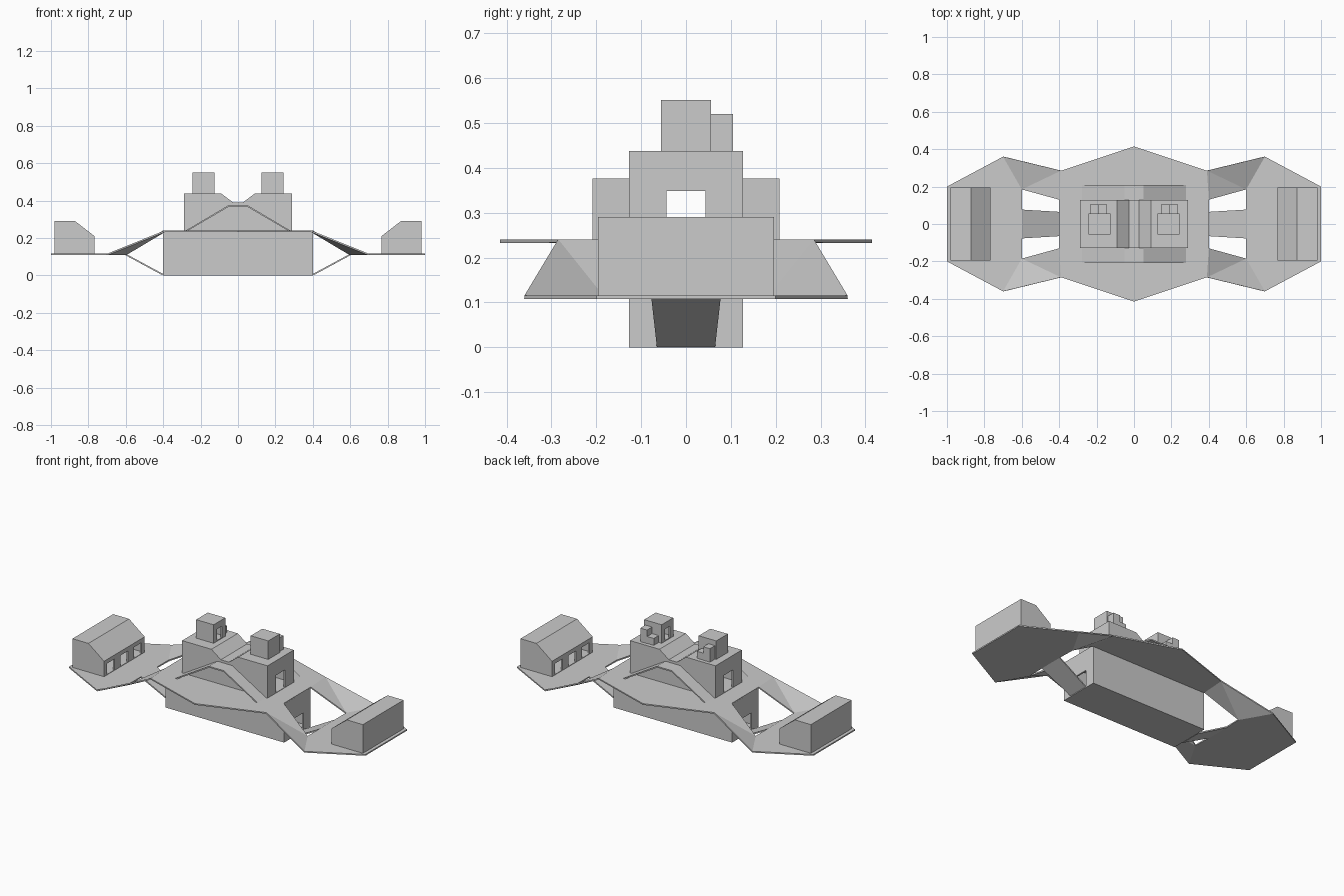
import bpy, bmesh

if "Cube" in bpy.data.objects:
    bpy.data.objects.remove(bpy.data.objects["Cube"])


def make_object(name, bm):
    bmesh.ops.recalc_face_normals(bm, faces=bm.faces[:])
    mesh = bpy.data.meshes.new(name)
    bm.to_mesh(mesh)
    bm.free()
    ob = bpy.data.objects.new(name, mesh)
    bpy.context.collection.objects.link(ob)
    return ob


def prism(name, profile, y0, y1):
    """Extrude an x-z profile along y."""
    bm = bmesh.new()
    face = bm.faces.new([bm.verts.new((x, y0, z)) for x, z in profile])
    ext = bmesh.ops.extrude_face_region(bm, geom=[face])
    verts = [g for g in ext["geom"] if isinstance(g, bmesh.types.BMVert)]
    bmesh.ops.translate(bm, vec=(0, y1 - y0, 0), verts=verts)
    return make_object(name, bm)


def box(name, x0, x1, y0, y1, z0, z1):
    return prism(name, [(x0, z0), (x1, z0), (x1, z1), (x0, z1)], y0, y1)


def carve(ob, *cutters):
    """Subtract each cutter, then delete it."""
    bpy.context.view_layer.objects.active = ob
    for c in cutters:
        c.hide_render = True
        mod = ob.modifiers.new("cut", 'BOOLEAN')
        mod.operation = 'DIFFERENCE'
        mod.solver = 'EXACT'
        mod.object = c
        bpy.ops.object.modifier_apply(modifier=mod.name)
        bpy.data.objects.remove(c, do_unlink=True)


# Deck: one quarter of the folded plate, mirrored and thickened
H, L, F = 0.241, 0.116, 0.008
quarter = [
    [(0, 0, H), (.4, 0, H), (.4, .13, H), (.39, .285, H), (0, .415, H)],
    [(.4, .13, H), (.6, .185, L), (.7, .36, L), (.39, .285, H)],
    [(.6, 0, L), (1, 0, L), (1, .2, L), (.7, .36, L), (.6, .185, L), (.6, .077, L)],
    [(.4, 0, F), (.6, 0, L), (.6, .077, L), (.4, .065, F)],
]
bm = bmesh.new()
for poly in quarter:
    bm.faces.new([bm.verts.new(p) for p in poly])
bmesh.ops.remove_doubles(bm, verts=bm.verts[:], dist=1e-4)
bmesh.ops.triangulate(bm, faces=[f for f in bm.faces if len(f.verts) == 4])
for f in bm.faces:
    f.normal_update()
    if f.normal.z < 0:
        f.normal_flip()
mesh = bpy.data.meshes.new("deck")
bm.to_mesh(mesh)
bm.free()
deck = bpy.data.objects.new("deck", mesh)
bpy.context.collection.objects.link(deck)
mirror = deck.modifiers.new("mirror", 'MIRROR')
mirror.use_axis = (True, True, False)
solid = deck.modifiers.new("thickness", 'SOLIDIFY')
solid.thickness = 0.008
solid.offset = -1

# Lower hall, hollow with a doorway at each end
lower = box("lower_hall", -.4, .4, -.127, .127, 0, .236)
carve(lower,
      box("cut_room", -.39, .39, -.117, .117, .008, .226),
      box("cut_doors", -.5, .5, -.062, .062, .008, .11))

# Upper hall with a dipped roof and a passage through it
upper = prism("upper_hall", [(-.288, .236), (.288, .236), (.288, .438), (.09, .438),
                             (.027, .391), (-.027, .391), (-.09, .438), (-.288, .438)],
              -.127, .127)
carve(upper,
      box("cut_room", -.278, .278, -.117, .117, .243, .378),
      box("cut_doors", -.4, .4, -.043, .043, .243, .349))

# Folded walkways on both long sides of the upper hall
for name, y0, y1 in (("front_walkway", -.208, -.127), ("back_walkway", .127, .208)):
    prism(name, [(-.283, .238), (-.05, .376), (.05, .376), (.283, .238),
                 (.27, .238), (.048, .368), (-.048, .368), (-.27, .238)], y0, y1)

for side, s in (("left", -1), ("right", 1)):
    # Roof turret with a door on its inner face
    xs = sorted((s * .125, s * .243))
    turret = box(side + "_turret", *xs, -.056, .056, .437, .551)
    carve(turret,
          box("cut_room", xs[0] + .008, xs[1] - .008, -.048, .048, .443, .543),
          box("cut_door", *sorted((s * .1, s * .15)), -.022, .022, .443, .512))
    # Steps behind the turret, the outer one taller
    box(side + "_tall_step", *sorted((s * .19, s * .235)), .055, .105, .437, .52)
    box(side + "_low_step", *sorted((s * .145, s * .19)), .055, .103, .437, .48)

    # End base with a sloped roof and three openings facing the centre
    outer = [(.767, .112), (.98, .112), (.98, .291), (.872, .291), (.767, .21)]
    inner = [(.777, .119), (.97, .119), (.97, .281), (.875, .281), (.777, .205)]
    base = prism(side + "_base", [(s * x, z) for x, z in outer], -.196, .196)
    cuts = [prism("cut_room", [(s * x, z) for x, z in inner], -.186, .186)]
    for y in (-.13, 0, .13):
        cuts.append(box("cut_opening", *sorted((s * .74, s * .8)),
                        y - .035, y + .035, .119, .185))
    carve(base, *cuts)
